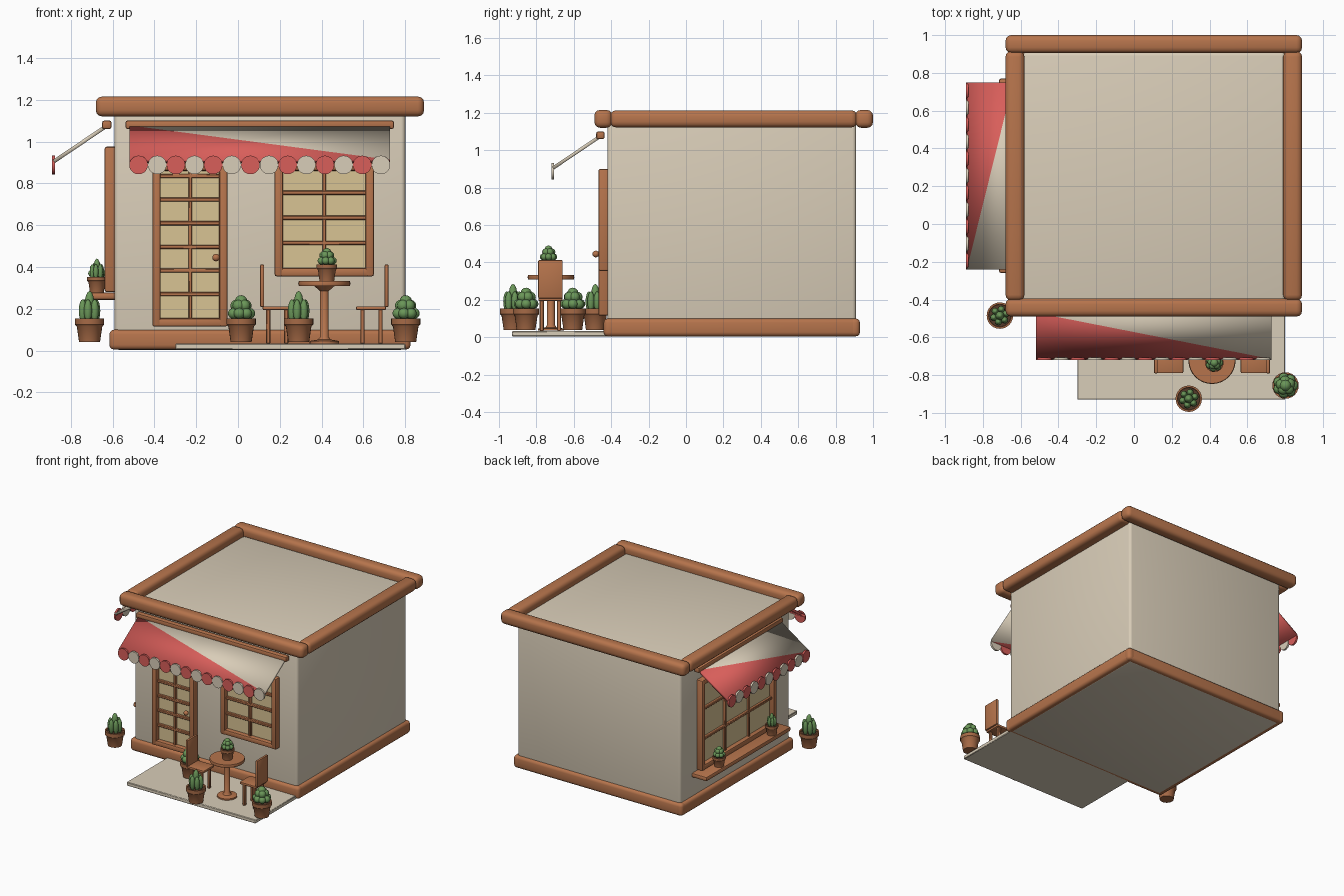
import bpy, bmesh, math
from mathutils import Matrix, Vector

if "Cube" in bpy.data.objects:
    bpy.data.objects.remove(bpy.data.objects["Cube"])


def material(name, r, g, b):
    m = bpy.data.materials.new(name)
    m.diffuse_color = [((c / 255 + 0.055) / 1.055) ** 2.4 for c in (r, g, b)] + [1]
    m.use_nodes = True
    m.node_tree.nodes["Principled BSDF"].inputs["Base Color"].default_value = m.diffuse_color
    return m


WOOD = material("warm wood", 182, 116, 76)
PLASTER = material("cream plaster", 217, 205, 184)
RED = material("red canvas", 216, 94, 90)
GREEN = material("plant green", 106, 150, 88)
GLASS = material("warm glass", 217, 196, 148)
POT = material("clay pot", 166, 106, 70)
SOIL = material("dark soil", 84, 58, 42)
I4 = Matrix.Identity(4)


def finish(name, bm, mat, M=I4):
    bmesh.ops.transform(bm, matrix=M, verts=bm.verts)
    bmesh.ops.recalc_face_normals(bm, faces=bm.faces)
    me = bpy.data.meshes.new(name)
    bm.to_mesh(me)
    bm.free()
    me.materials.append(mat)
    ob = bpy.data.objects.new(name, me)
    bpy.context.collection.objects.link(ob)
    return ob


def box(name, lo, hi, mat=WOOD, bevel=0.0, M=I4, seg=3):
    lo, hi = Vector(lo), Vector(hi)
    bm = bmesh.new()
    bmesh.ops.create_cube(bm, size=1)
    for v in bm.verts:
        v.co = (lo + hi) / 2 + v.co * (hi - lo)
    if bevel:
        bmesh.ops.bevel(bm, geom=bm.edges[:], offset=bevel, segments=seg,
                        profile=0.5, affect='EDGES')
    return finish(name, bm, mat, M)


def lathe(name, profile, mat, loc, n=24):
    """Spin (radius, height) points around a vertical axis."""
    bm = bmesh.new()
    vs = [bm.verts.new((r, 0, z)) for r, z in profile]
    es = [bm.edges.new(p) for p in zip(vs, vs[1:])]
    bmesh.ops.spin(bm, geom=vs + es, axis=(0, 0, 1), cent=(0, 0, 0),
                   steps=n, angle=math.tau)
    bmesh.ops.remove_doubles(bm, verts=bm.verts, dist=1e-5)
    return finish(name, bm, mat, Matrix.Translation(loc))


def blobs(name, items, mat, loc, scale=1):
    """Cluster of ellipsoids: (x, y, z, radius, half height)."""
    bm = bmesh.new()
    for x, y, z, r, h in items:
        bmesh.ops.create_uvsphere(bm, u_segments=12, v_segments=8, radius=1,
                                  matrix=Matrix.Translation((x, y, z)) @ Matrix.Diagonal((r, r, h, 1)))
    return finish(name, bm, mat, Matrix.Translation(loc) @ Matrix.Scale(scale, 4))


# Building shell
box("house_body", (-0.59, -0.42, 0.004), (0.80, 0.91, 1.155), PLASTER, 0.02)
for i, (lo, hi) in enumerate([((-0.615, -0.44), (0.825, -0.38)), ((-0.615, 0.87), (0.825, 0.93)),
                              ((-0.615, -0.44), (-0.555, 0.93)), ((0.765, -0.44), (0.825, 0.93))]):
    box(f"base_trim_{i}", (*lo, 0.005), (*hi, 0.10), WOOD, 0.022)
for y in (-0.49, 0.905):
    box("roof_beam_cross", (-0.68, y, 1.12), (0.89, y + 0.095, 1.215), WOOD, 0.03)
for x in (-0.68, 0.79):
    box("roof_beam_side", (x, -0.405, 1.122), (x + 0.10, 0.915, 1.213), WOOD, 0.03)
box("patio", (-0.30, -0.93, 0.005), (0.80, -0.41, 0.033), PLASTER, 0.004, seg=1)

# Wall frames: local x runs along the wall, -y points outward
FRONT = Matrix.Translation((0, -0.42, 0))
LEFT = Matrix.Translation((-0.59, 0.255, 0)) @ Matrix.Rotation(-math.pi / 2, 4, 'Z')


def glazed_frame(name, x0, x1, z0, z1, xs, zs, M):
    t = 0.04
    for x in (x0, x1 - t):
        box(name + "_post", (x, -0.048, z0), (x + t, 0.01, z1), WOOD, 0.01, M, 2)
    for z in (z0, z1 - t):
        box(name + "_rail", (x0 + 0.01, -0.046, z), (x1 - 0.01, 0.01, z + t), WOOD, 0.01, M, 2)
    box(name + "_glass", (x0 + 0.02, -0.012, z0 + 0.02), (x1 - 0.02, 0.005, z1 - 0.02), GLASS, 0, M)
    for x in xs:
        box(name + "_bar", (x - 0.009, -0.03, z0 + 0.03), (x + 0.009, 0, z1 - 0.03), WOOD, 0.004, M, 1)
    for z in zs:
        box(name + "_bar", (x0 + 0.03, -0.032, z - 0.01), (x1 - 0.03, 0, z + 0.01), WOOD, 0.004, M, 1)


glazed_frame("door", -0.41, -0.05, 0.115, 0.90, [-0.228],
             [0.27 + 0.113 * i for i in range(6)], FRONT)
blobs("door_knob", [(0, 0, 0, 0.018, 0.018)], WOOD, (-0.105, -0.482, 0.445))
glazed_frame("front_window", 0.175, 0.65, 0.355, 0.90, [0.4125], [0.515, 0.635, 0.755], FRONT)
glazed_frame("side_window", -0.455, 0.455, 0.28, 0.975, [-0.145, 0.145], [0.51, 0.74], LEFT)
box("window_sill", (-0.515, -0.125, 0.243), (0.515, 0.01, 0.278), WOOD, 0.012, LEFT, 2)


# Awnings: rail, two-tone canvas and a row of round scallops
def awning(name, x0, x1, n, M):
    box(name + "_rail", (x0 - 0.018, -0.06, 1.06), (x1 + 0.018, -0.015, 1.10), WOOD, 0.01, M, 2)
    bm = bmesh.new()
    a, b, c, d = [bm.verts.new(p) for p in ((x0, -0.045, 1.07), (x0, -0.29, 0.905),
                                            (x1, -0.29, 0.905), (x1, -0.045, 1.07))]
    bm.faces.new((a, b, c)).material_index = 0
    bm.faces.new((a, c, d)).material_index = 1
    canvas = finish(name + "_canvas", bm, RED, M)
    canvas.data.materials.append(PLASTER)
    mod = canvas.modifiers.new("thickness", 'SOLIDIFY')
    mod.thickness, mod.offset = 0.018, 0
    step = (x1 - x0) / n
    for i in range(n):
        bm = bmesh.new()
        bmesh.ops.create_cone(bm, cap_ends=True, segments=20, radius1=step / 2,
                              radius2=step / 2, depth=0.014,
                              matrix=Matrix.Translation((x0 + step * (i + 0.5), -0.293, 0.888))
                              @ Matrix.Rotation(math.pi / 2, 4, 'X'))
        finish(name + "_scallop", bm, (RED, PLASTER)[i % 2], M)


awning("front_awning", -0.52, 0.728, 14, FRONT)
awning("side_awning", -0.495, 0.495, 11, LEFT)


# Potted plants
def ring(n, r, z, rad, h, turn=0.0):
    return [(r * math.cos(turn + math.tau * i / n), r * math.sin(turn + math.tau * i / n), z, rad, h)
            for i in range(n)]


CACTUS = [(0, 0, 0.175, 0.024, 0.07)] + ring(6, 0.034, 0.15, 0.019, 0.055, 0.3)
BUSH = ring(7, 0.04, 0.138, 0.027, 0.026) + ring(5, 0.024, 0.175, 0.028, 0.028, 0.4) \
    + [(0, 0, 0.195, 0.03, 0.03), (0, 0, 0.14, 0.035, 0.035)]


def potted(name, loc, plant, s=1.0):
    pot = [(0, 0), (0.05, 0), (0.061, 0.075), (0.07, 0.085), (0.07, 0.113), (0.06, 0.113), (0.058, 0.1)]
    lathe(name + "_pot", [(r * s, z * s) for r, z in pot], POT, loc)
    lathe(name + "_soil", [(0, 0.102 * s), (0.059 * s, 0.102 * s)], SOIL, loc)
    blobs(name + "_leaves", plant, GREEN, loc, s)


potted("corner_cactus", (-0.71, -0.485, 0.04), CACTUS)
potted("patio_cactus", (0.29, -0.925, 0.04), CACTUS)
potted("patio_bush", (0.802, -0.855, 0.04), BUSH)
potted("door_bush", (0.015, -0.605, 0.04), BUSH)
potted("table_bush", (0.425, -0.735, 0.333), BUSH, 0.7)
potted("sill_bush", (-0.675, 0.56, 0.278), BUSH, 0.66)
potted("sill_cactus", (-0.675, -0.08, 0.278), CACTUS, 0.66)

# Round pedestal table
lathe("table", [(0, 0.035), (0.07, 0.035), (0.07, 0.046), (0.03, 0.053), (0.021, 0.065),
                (0.021, 0.285), (0.05, 0.31), (0.122, 0.31), (0.125, 0.32),
                (0.122, 0.332), (0, 0.332)], WOOD, (0.413, -0.722, 0), 32)

# Two chairs facing the table
for side in (-1, 1):
    M = Matrix.Translation((0.413, -0.725, 0)) @ Matrix.Scale(side, 4, (1, 0, 0))
    box("chair_seat", (0.152, -0.064, 0.194), (0.295, 0.064, 0.212), WOOD, 0.005, M, 2)
    box("chair_back", (0.288, -0.066, 0.208), (0.307, 0.066, 0.412), WOOD, 0.006, M, 2)
    for x in (0.172, 0.258):
        for y in (-0.046, 0.046):
            box("chair_leg", (x, y - 0.011, 0.033), (x + 0.021, y + 0.011, 0.198), WOOD, 0.004, M, 1)

bpy.ops.object.select_all(action='SELECT')
bpy.context.view_layer.objects.active = bpy.data.objects["house_body"]
bpy.ops.object.shade_smooth_by_angle(angle=math.radians(40))
